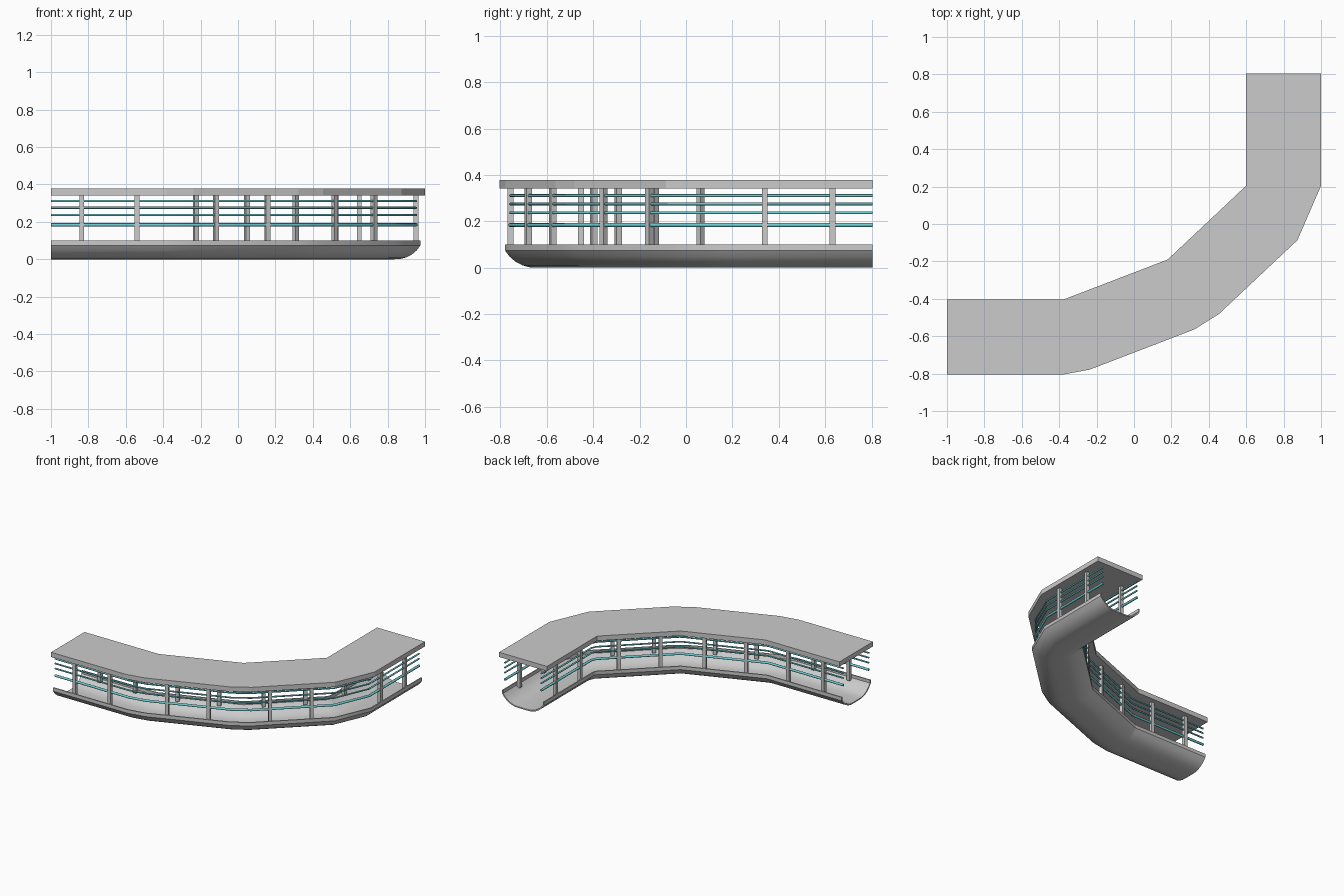
import bpy, bmesh, math
from mathutils import Vector, Matrix

if "Cube" in bpy.data.objects:
    bpy.data.objects.remove(bpy.data.objects["Cube"])

# Inner edge of the walkway; every part is placed by its distance d outward from it
PATH = [Vector(p) for p in ((-1, -0.405), (-0.38, -0.405), (0.18, -0.19), (0.6, 0.205), (0.6, 0.805))]
SEGS = []
for a, b in zip(PATH, PATH[1:]):
    t = (b - a).normalized()
    SEGS.append((a, b, t, Vector((t.y, -t.x))))

teal = bpy.data.materials.new("teal_rail")
teal.diffuse_color = (0.16, 0.62, 0.66, 1)
teal.use_nodes = True
teal.node_tree.nodes["Principled BSDF"].inputs["Base Color"].default_value = teal.diffuse_color


def finish(name, bm, mat=None, smooth=None):
    bmesh.ops.remove_doubles(bm, verts=bm.verts, dist=1e-5)
    bmesh.ops.recalc_face_normals(bm, faces=bm.faces)
    me = bpy.data.meshes.new(name)
    bm.to_mesh(me)
    bm.free()
    ob = bpy.data.objects.new(name, me)
    bpy.context.collection.objects.link(ob)
    if mat:
        me.materials.append(mat)
    if smooth:
        bpy.ops.object.select_all(action='DESELECT')
        ob.select_set(True)
        bpy.context.view_layer.objects.active = ob
        bpy.ops.object.shade_smooth_by_angle(angle=math.radians(smooth))
    return ob


def sweep(name, profile, mat=None, smooth=None):
    """Sweep a closed (d, z) profile along the path with bevelled outer corners."""
    bm = bmesh.new()
    rings = []
    for a, b, t, n in SEGS:
        for p in (a, b):
            rings.append([bm.verts.new((*(p + n * d), z)) for d, z in profile])
    k = len(profile)
    for r, s in zip(rings, rings[1:]):
        for i in range(k):
            j = (i + 1) % k
            bm.faces.new((r[i], r[j], s[j], s[i]))
    bm.faces.new(rings[0])
    bm.faces.new(rings[-1])
    return finish(name, bm, mat, smooth)


# Roof slab
sweep("roof", [(0, 0.342), (0.4, 0.342), (0.4, 0.378), (0, 0.378)])

# Trough-shaped floor shell
half = [(0.175, 0.1), (0.175, 0.074), (0.155, 0.047), (0.13, 0.026), (0.1, 0.01), (0.07, 0.002), (0.035, 0)]
inner = [(0.166, 0.1), (0.166, 0.077), (0.148, 0.054), (0.125, 0.035), (0.097, 0.019), (0.068, 0.011), (0.035, 0.009)]
outer_curve = [(0.2 + d, z) for d, z in half] + [(0.2 - d, z) for d, z in reversed(half)]
inner_curve = [(0.2 - d, z) for d, z in inner] + [(0.2 + d, z) for d, z in reversed(inner)]
sweep("trough_floor", outer_curve + inner_curve, smooth=30)

# Teal rails on both sides
for side, d in (("inner", 0.048), ("outer", 0.352)):
    for i, (z, r) in enumerate(((0.184, 0.009), (0.237, 0.006), (0.275, 0.006), (0.311, 0.006))):
        ring = [(d + r * math.cos(q * math.pi / 4), z + r * math.sin(q * math.pi / 4)) for q in range(8)]
        sweep(f"{side}_rail_{i + 1}", ring, teal, 50)

# Square posts, two per section on each side
STATIONS = ((0.165, 0.46), (0.147, 0.441), (0.132, 0.42), (0.135, 0.427))
for i, ((a, b, t, n), stations) in enumerate(zip(SEGS, STATIONS)):
    for side, d in (("inner", 0.048), ("outer", 0.352)):
        for j, s in enumerate(stations):
            p = a + t * s + n * d
            m = (Matrix.Translation((p.x, p.y, 0.203)) @ Matrix.Rotation(math.atan2(t.y, t.x), 4, 'Z')
                 @ Matrix.Diagonal((0.025, 0.025, 0.282, 1)))
            bm = bmesh.new()
            bmesh.ops.create_cube(bm, size=1, matrix=m)
            finish(f"{side}_post_{i + 1}_{j + 1}", bm)
